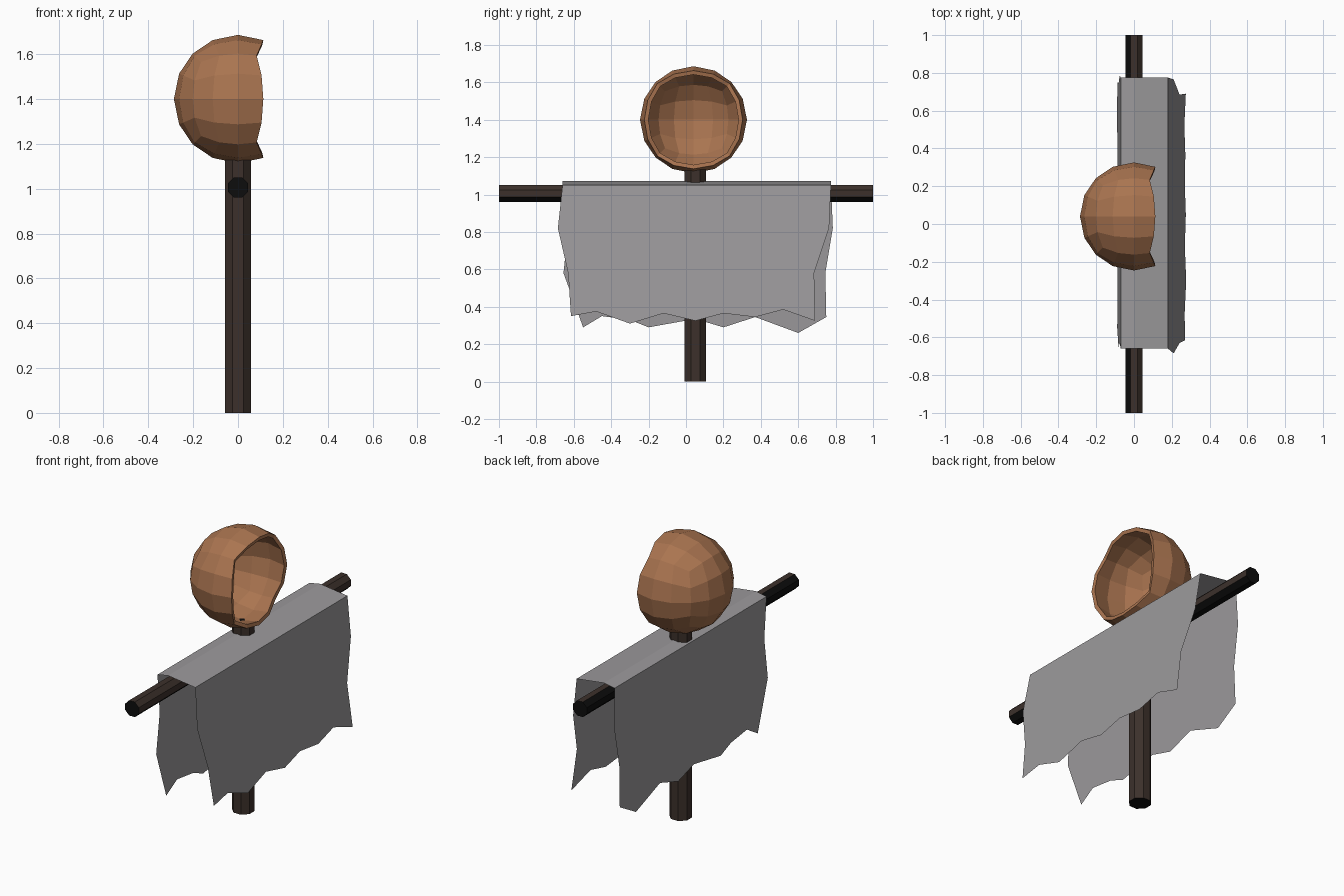
import bpy, bmesh, math
from mathutils import Matrix, Vector

if "Cube" in bpy.data.objects:
    bpy.data.objects.remove(bpy.data.objects["Cube"])


def material(name, rgb):
    m = bpy.data.materials.new(name)
    m.diffuse_color = (*rgb, 1)
    m.use_nodes = True
    m.node_tree.nodes["Principled BSDF"].inputs["Base Color"].default_value = m.diffuse_color
    return m


clay = material("orange brown", (0.40, 0.175, 0.08))
wood = material("dark wood", (0.045, 0.03, 0.024))
char = material("charred black", (0.004, 0.004, 0.004))
grey = material("cloth grey", (0.33, 0.32, 0.33))


def finish(name, bm, *mats):
    me = bpy.data.meshes.new(name)
    bm.to_mesh(me)
    bm.free()
    for m in mats:
        me.materials.append(m)
    ob = bpy.data.objects.new(name, me)
    bpy.context.collection.objects.link(ob)
    return ob


def octagon_beam(name, flat_radius, length, matrix, is_char):
    bm = bmesh.new()
    r = flat_radius / math.cos(math.pi / 8)
    bmesh.ops.create_cone(bm, cap_ends=True, segments=8, radius1=r, radius2=r, depth=length,
                          matrix=matrix @ Matrix.Rotation(math.pi / 8, 4, 'Z'))
    bm.normal_update()
    for f in bm.faces:
        f.material_index = int(is_char(f.normal))
    return finish(name, bm, wood, char)


# Upright post and crossbar with blackened ends
octagon_beam("post", 0.058, 1.14, Matrix.Translation((0, 0.05, 0.57)), lambda n: abs(n.z) > 0.9)
octagon_beam("crossbar", 0.045, 2.0,
             Matrix.Translation((0, 0, 1.005)) @ Matrix.Rotation(math.pi / 2, 4, 'X'),
             lambda n: abs(n.y) > 0.9 or n.z < -0.3 or n.x < -0.5)

# Hollow head: quad sphere, open towards +x
bm = bmesh.new()
bmesh.ops.create_cube(bm, size=2)
bmesh.ops.subdivide_edges(bm, edges=bm.edges[:], cuts=3, use_grid_fill=True)
opening = [f for f in bm.faces if f.calc_center_median().x > 0.55]
bmesh.ops.delete(bm, geom=opening, context='FACES')
for v in bm.verts:
    p = Vector([c * 0.86 if 0.4 < abs(c) < 0.6 else c for c in v.co])
    v.co = p.normalized() * 0.286 + Vector((0, 0.04, 1.4))
bmesh.ops.recalc_face_normals(bm, faces=bm.faces[:])
bm.normal_update()
if sum((f.calc_center_median() - Vector((0, 0.04, 1.4))).dot(f.normal) for f in bm.faces) < 0:
    bmesh.ops.reverse_faces(bm, faces=bm.faces[:])
head = finish("hollow_head", bm, clay)
shell = head.modifiers.new("shell", 'SOLIDIFY')
shell.thickness = 0.022
shell.offset = -1


# Ragged cloth: two hanging panels joined by a strip over the crossbar
def panel(bm, x0, x1, z0, left, right, hem):
    n = len(hem) - 1
    rows = []
    for z, a, b in zip((z0, 0.82, 0.58), left, right):
        x = x0 + (x1 - x0) * (z0 - z) / 0.73
        rows.append([bm.verts.new((x, a + (b - a) * i / n, z)) for i in range(n + 1)])
    rows.append([bm.verts.new((x0 + (x1 - x0) * (z0 - z) / 0.73, y, z)) for y, z in hem])
    for r, s in zip(rows, rows[1:]):
        for i in range(n):
            bm.faces.new((r[i], r[i + 1], s[i + 1], s[i]))


bm = bmesh.new()
panel(bm, 0.18, 0.275, 1.05, (-0.66, -0.685, -0.63), (0.775, 0.765, 0.685),
      [(-0.615, 0.35), (-0.48, 0.375), (-0.3, 0.31), (-0.12, 0.365), (0.05, 0.325),
       (0.2, 0.365), (0.37, 0.345), (0.52, 0.385), (0.69, 0.325)])
panel(bm, -0.07, -0.088, 1.06, (-0.66, -0.63, -0.655), (0.775, 0.785, 0.745),
      [(-0.55, 0.29), (-0.45, 0.35), (-0.3, 0.33), (-0.2, 0.29), (0.05, 0.335),
       (0.2, 0.29), (0.37, 0.345), (0.6, 0.26), (0.75, 0.345)])
edge = [[bm.verts.new((x, y, z)) for y in (-0.66, 0.775)]
        for x, z in ((-0.07, 1.06), (0.0, 1.073), (0.18, 1.05))]
for a, b in zip(edge, edge[1:]):
    bm.faces.new((a[0], b[0], b[1], a[1]))
bmesh.ops.remove_doubles(bm, verts=bm.verts[:], dist=0.0005)
bmesh.ops.recalc_face_normals(bm, faces=bm.faces[:])
finish("ragged_cloth", bm, grey)
